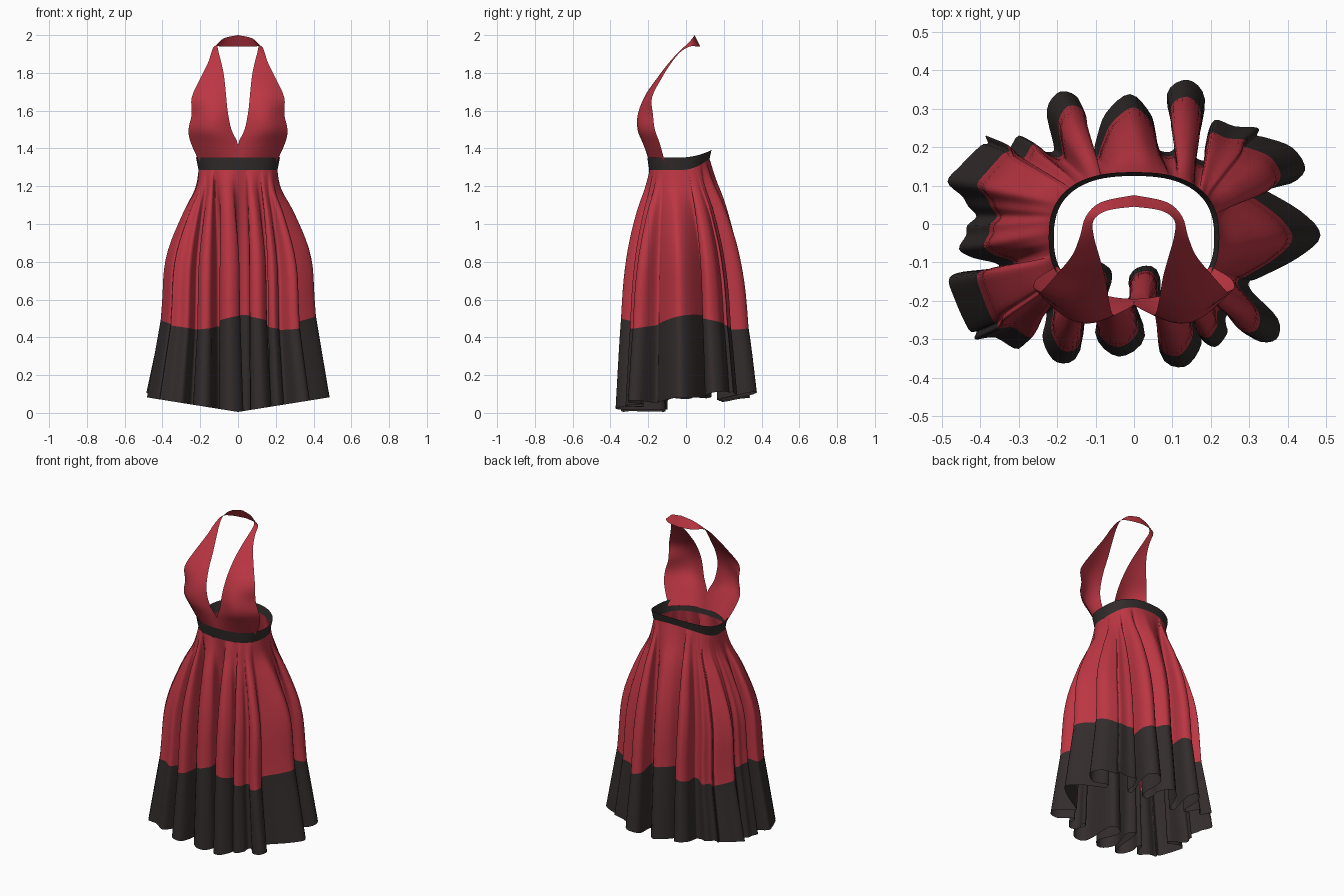
import bpy
from math import atan2, cos, sin, pi, exp, copysign
from mathutils import Vector

cube = bpy.data.objects.get("Cube")
if cube:
    bpy.data.objects.remove(cube)


def material(name, color):
    mat = bpy.data.materials.new(name)
    mat.use_nodes = True
    mat.diffuse_color = (*color, 1)
    bsdf = mat.node_tree.nodes["Principled BSDF"]
    bsdf.inputs["Base Color"].default_value = (*color, 1)
    bsdf.inputs["Roughness"].default_value = 0.8
    return mat


RED = material("red cloth", (0.5, 0.037, 0.056))
BLACK = material("black cloth", (0.033, 0.025, 0.025))


def spline(points, steps, closed=False):
    """Smooth curve through the points, with even steps per segment."""
    count, out = len(points), []

    def at(i):
        return points[i % count] if closed else points[max(0, min(i, count - 1))]

    for i in range(count if closed else count - 1):
        a, b, c, d = (at(i + k) for k in (-1, 0, 1, 2))
        for s in range(steps):
            t = s / steps
            out.append(b + 0.5 * t * (c - a + t * (2 * a - 5 * b + 4 * c - d
                                                   + t * (3 * (b - c) + d - a))))
    return out if closed else out + [points[-1]]


def cloth(name, rows, mats, closed=False, lower_from=None):
    """Sheet through rows given top to bottom; rows past lower_from use the second material."""
    width = len(rows[0])
    faces = []
    for r in range(len(rows) - 1):
        for j in range(width if closed else width - 1):
            k = (j + 1) % width
            faces.append((r * width + j, (r + 1) * width + j, (r + 1) * width + k, r * width + k))
    mesh = bpy.data.meshes.new(name)
    mesh.from_pydata([p for row in rows for p in row], [], faces)
    for mat in mats:
        mesh.materials.append(mat)
    for face in mesh.polygons:
        face.use_smooth = True
        if lower_from is not None and face.vertices[0] // width >= lower_from:
            face.material_index = 1
    obj = bpy.data.objects.new(name, mesh)
    bpy.context.collection.objects.link(obj)
    return obj


# Waist outline: a rounded box shape, rising towards the back
def waist_point(angle, top):
    c, s = cos(angle), sin(angle)
    scale = 1.0 if top else 0.94
    x = 0.222 * scale * copysign(abs(c) ** 0.8, c)
    y = -0.035 + 0.17 * scale * copysign(abs(s) ** 0.8, s)
    rise = (max(0, y + 0.03) / 0.16) ** 2
    return Vector((x, y, 1.352 + 0.037 * rise if top else 1.285 + 0.065 * rise))


turns = [2 * pi * i / 64 for i in range(64)]
band_rows = [[waist_point(a, True) for a in turns], [waist_point(a, False) for a in turns]]
band_rows.insert(1, [(p + q) / 2 for p, q in zip(*band_rows)])
cloth("waistband", band_rows, [BLACK], closed=True)

# Hem folds, counterclockwise: tip x, tip y, half width, following valley x, y, half width
folds = [
    (.485, -.03, .06, .3, .11, .02), (.445, .14, .05, .32, .23, .015),
    (.21, .27, .04, .165, .17, .02), (.14, .375, .05, .07, .19, .03),
    (-.01, .338, .06, -.11, .18, .03), (-.19, .345, .045, -.21, .19, .015),
    (-.30, .23, .04, -.38, .21, .015), (-.485, .11, .04, -.41, .02, .025),
    (-.455, -.065, .03, -.35, -.11, .015), (-.48, -.14, .04, -.41, -.28, .015),
    (-.3, -.325, .05, -.23, -.23, .015), (-.2, -.36, .05, -.07, -.11, .032),
    (-.04, -.345, .065, .02, -.11, .042), (.13, -.372, .055, .165, -.23, .015),
    (.21, -.32, .035, .24, -.24, .015), (.37, -.3, .04, .3, -.15, .02),
]
valleys = [Vector(f[3:5]) for f in folds]
start = atan2(valleys[-1].y, valleys[-1].x)


def valley_angle(i):
    """Waist angle above a valley, evened out around the waist."""
    if i < 0:
        return start
    even = 2 * pi * (i + 1) / len(folds)
    if i == len(folds) - 1:
        return start + even
    own = (atan2(valleys[i].y, valleys[i].x) - start) % (2 * pi)
    return start + (own + even) / 2


def bend(point, out, width):
    """Three points of a rounded bend; a negative depth direction makes a valley."""
    side = Vector((-out.y, out.x)) * width
    return side, out * width * 0.9


# Each control point pairs a hem position with the waist angle above it
controls = []
for i, (tx, ty, w, vx, vy, vw) in enumerate(folds):
    tip, valley = Vector((tx, ty)), valleys[i]
    side, depth = bend(tip, (tip - (valleys[i - 1] + valley) / 2).normalized(), w)
    vside, vdepth = bend(valley, valley.normalized(), vw)
    low, high = valley_angle(i - 1), valley_angle(i)
    for share, p in ((.3, tip - depth - side), (.5, tip), (.7, tip - depth + side),
                     (.88, valley + vdepth - vside), (1, valley), (1.12, valley + vdepth + vside)):
        controls.append((p, low + share * (high - low)))
hem = spline([p for p, a in controls], 4, closed=True)
angles = []
for i, (p, a) in enumerate(controls):
    b = controls[(i + 1) % len(controls)][1]
    step = (b - a) % (2 * pi)
    angles += [a + step * k / 4 for k in range(4)]

# Skirt: drop (1 = colour border, 2 = hem) against sideways and front-back flare
flare = spline([Vector(p) for p in ((0, 0, 0), (.13, .08, .16), (.31, .35, .42),
                                    (.6, .65, .69), (1, .74, .84), (2, 1, 1))], 5)
skirt_rows = []
for drop, wide, deep in flare:
    row = []
    for p, a in zip(hem, angles):
        top = waist_point(a, False)
        border = 0.48 + 0.04 * cos(4 * a)
        bottom = 0.005 + 0.16 * abs(p.x) + 0.22 * max(0, p.y)
        if drop <= 1:
            z = top.z + (border - top.z) * drop
        else:
            z = border + (bottom - border) * (drop - 1)
        row.append((top.x + (p.x - top.x) * wide, top.y + (p.y - top.y) * deep, z))
    skirt_rows.append(row)
cloth("skirt", skirt_rows, [RED, BLACK], closed=True, lower_from=20)

# Halter top: inner and outer edge of one side, from the waist to behind the neck
inner = [(0, -.195, 1.32), (0, -.21, 1.42), (.035, -.23, 1.5), (.055, -.235, 1.6),
         (.065, -.2, 1.7), (.075, -.14, 1.79), (.09, -.085, 1.86), (.105, -.03, 1.92),
         (.105, .01, 1.955), (.07, .035, 1.985), (0, .045, 2)]
outer = [(.2, -.11, 1.32), (.25, -.14, 1.43), (.262, -.165, 1.5), (.245, -.175, 1.58),
         (.245, -.18, 1.67), (.2, -.13, 1.77), (.16, -.08, 1.85), (.14, -.03, 1.91),
         (.125, .02, 1.94), (.085, .057, 1.94), (0, .075, 1.94)]
edges = [spline([Vector(p) for p in edge], 4) for edge in (inner, outer)]
halter_rows = []
for a, b in zip(*edges):
    bulge = 0.055 * exp(-((a.z - 1.5) / 0.2) ** 2)
    halter_rows.append([a.lerp(b, k / 8) - Vector((0, bulge * sin(pi * k / 8), 0))
                        for k in range(9)])
halter = cloth("halter_top", halter_rows[::-1], [RED])
mirror = halter.modifiers.new("other side", "MIRROR")
mirror.use_clip = True
